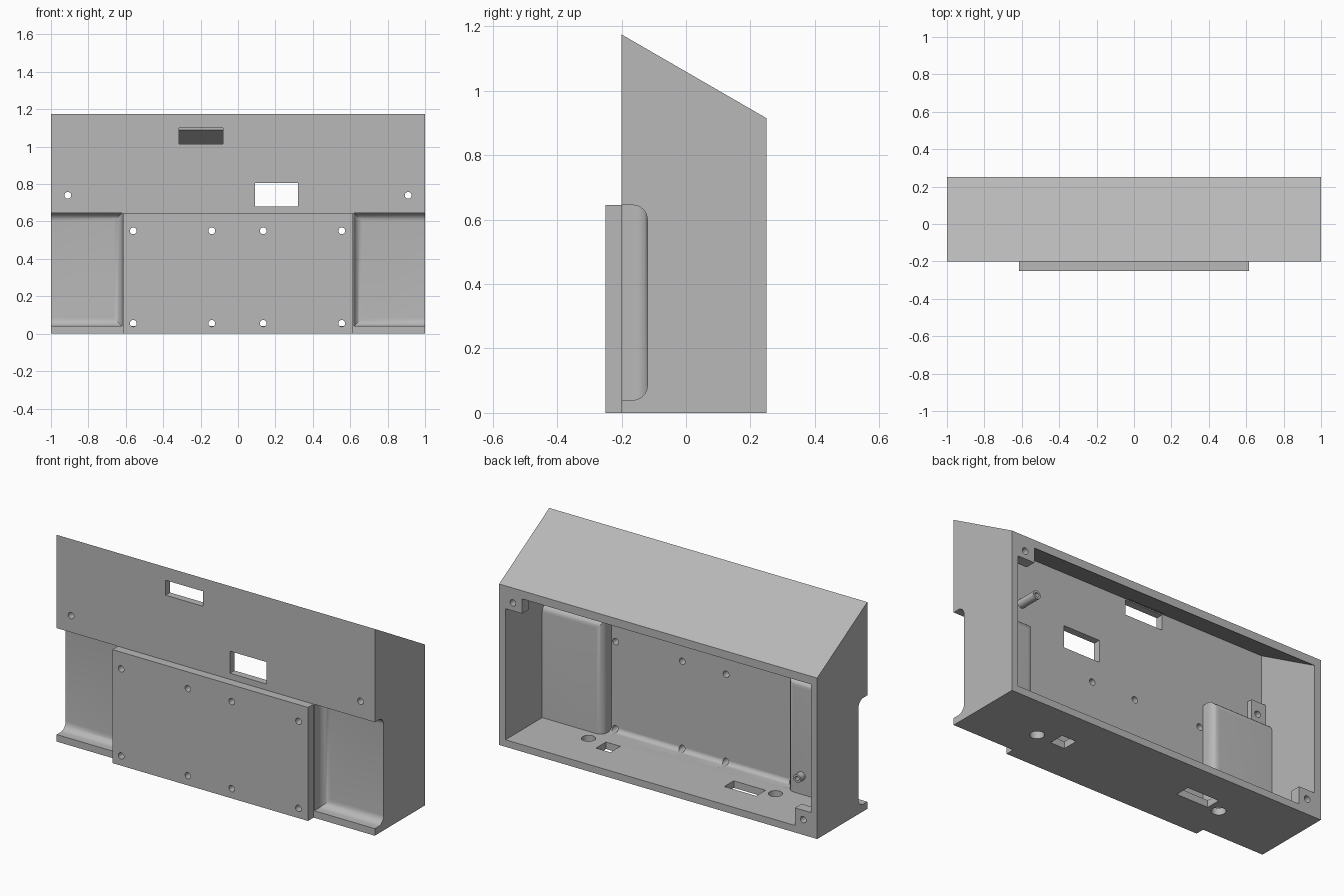
import bpy, bmesh, math
from mathutils import Matrix, Vector

if "Cube" in bpy.data.objects:
    bpy.data.objects.remove(bpy.data.objects["Cube"], do_unlink=True)

grey = bpy.data.materials.new("plain grey plastic")
grey.use_nodes = True
colour = (0.48, 0.48, 0.48, 1)
grey.diffuse_color = colour
grey.node_tree.nodes["Principled BSDF"].inputs["Base Color"].default_value = colour


def finish(name, bm):
    bmesh.ops.recalc_face_normals(bm, faces=bm.faces)
    mesh = bpy.data.meshes.new(name)
    bm.to_mesh(mesh)
    bm.free()
    mesh.materials.append(grey)
    obj = bpy.data.objects.new(name, mesh)
    bpy.context.collection.objects.link(obj)
    return obj


def box(name, x, y, z, fillet=0):
    """Box from three ranges; fillet rounds the edges of its +y face."""
    bm = bmesh.new()
    bmesh.ops.create_cube(bm, size=1)
    for v in bm.verts:
        v.co = Vector([(r[0] + r[1]) / 2 + c * abs(r[1] - r[0]) for r, c in zip((x, y, z), v.co)])
    if fillet:
        top = max(y) - 1e-4
        edges = [e for e in bm.edges if all(v.co.y > top for v in e.verts)]
        bmesh.ops.bevel(bm, geom=edges, offset=fillet, segments=8, profile=0.5, affect='EDGES')
    return finish(name, bm)


def rod(name, centre, radius, length, axis='Y'):
    bm = bmesh.new()
    turn = Matrix.Rotation(math.pi / 2, 4, 'X') if axis == 'Y' else Matrix()
    bmesh.ops.create_cone(bm, cap_ends=True, segments=32, radius1=radius, radius2=radius,
                          depth=length, matrix=Matrix.Translation(centre) @ turn)
    return finish(name, bm)


def side_profile(name, half_width, points, fillet=0):
    """Extrude a (y, z) outline across x; fillet rounds the first corner."""
    bm = bmesh.new()
    face = bm.faces.new([bm.verts.new((-half_width, y, z)) for y, z in points])
    out = bmesh.ops.extrude_face_region(bm, geom=[face])
    for v in out["geom"]:
        if isinstance(v, bmesh.types.BMVert):
            v.co.x = half_width
    if fillet:
        corner = Vector((0, *points[0]))
        edges = [e for e in bm.edges
                 if ((e.verts[0].co + e.verts[1].co) / 2 - corner).length < 1e-4]
        bmesh.ops.bevel(bm, geom=edges, offset=fillet, segments=6, profile=0.5, affect='EDGES')
    return finish(name, bm)


def combine(target, tool, operation='DIFFERENCE'):
    mod = target.modifiers.new("cut", 'BOOLEAN')
    mod.operation, mod.solver, mod.object = operation, 'EXACT', tool
    bpy.context.view_layer.objects.active = target
    bpy.ops.object.modifier_apply(modifier=mod.name)
    bpy.data.objects.remove(tool, do_unlink=True)


# Outer body with sloped top, and raised front panel
shell = side_profile("enclosure_shell", 1, [(-0.2, 0), (0.25, 0), (0.25, 0.915), (-0.2, 1.175)])
combine(shell, box("front_panel", (-0.615, 0.615), (-0.25, -0.18), (0, 0.645)), 'UNION')

# Cavity open at the back, leaving material for recess walls, bosses and tabs
cavity = side_profile("cavity", 0.96, [(-0.16, 0.04), (0.3, 0.04), (0.3, 0.84), (-0.16, 1.106)], 0.025)
for s in (-1, 1):
    combine(cavity, box("recess_wall", (s * 0.58, s * 1.1), (-0.3, -0.08), (-0.1, 0.68), 0.04))
    combine(cavity, box("screw_boss", (s * 0.87, s * 1.1), (-0.3, -0.13), (0.6, 0.81)))
combine(cavity, box("upper_tab", (0.855, 1.1), (0.19, 0.4), (0.785, 1.2)))
combine(cavity, box("lower_tab", (-1.1, -0.86), (0.19, 0.4), (-0.1, 0.14)))
combine(shell, cavity)

# Filleted side recesses and their screw holes
for s in (-1, 1):
    combine(shell, box("recess", (s * 0.62, s * 1.2), (-0.4, -0.12), (0.04, 0.645), 0.045))
    combine(shell, rod("hole", (s * 0.91, -0.2, 0.74), 0.018, 0.4))

# Front panel screw holes
for x in (-0.56, -0.14, 0.135, 0.555):
    for z in (0.055, 0.55):
        combine(shell, rod("hole", (x, -0.2, z), 0.018, 0.2))

# Tab screw holes
combine(shell, rod("hole", (0.914, 0.25, 0.83), 0.018, 0.2))
combine(shell, rod("hole", (-0.912, 0.25, 0.087), 0.018, 0.2))

# Front windows
combine(shell, box("window", (0.09, 0.32), (-0.3, -0.1), (0.68, 0.805)))
combine(shell, box("slot", (-0.315, -0.08), (-0.3, -0.13), (1.015, 1.1)))

# Floor openings
for x in (0.62, -0.556):
    combine(shell, rod("port", (x, -0.01, 0), 0.037, 0.2, 'Z'))
combine(shell, box("port", (0.43, 0.52), (-0.025, 0.065), (-0.1, 0.1)))
combine(shell, box("port", (-0.49, -0.29), (-0.015, 0.07), (-0.1, 0.1)))

# Hollow standoff pegs
parts = [shell]
for name, x, z, base in (("upper_peg", 0.595, 0.826, -0.17), ("lower_peg", -0.67, 0.145, -0.09)):
    peg = rod(name, (x, (base - 0.04) / 2, z), 0.024, -0.04 - base)
    combine(peg, rod("bore", (x, -0.04, z), 0.012, 0.06))
    parts.append(peg)

# Smooth fillets and bores, sharp corners
bpy.ops.object.select_all(action='DESELECT')
for obj in parts:
    obj.select_set(True)
bpy.context.view_layer.objects.active = shell
bpy.ops.object.shade_smooth_by_angle(angle=math.radians(30))
